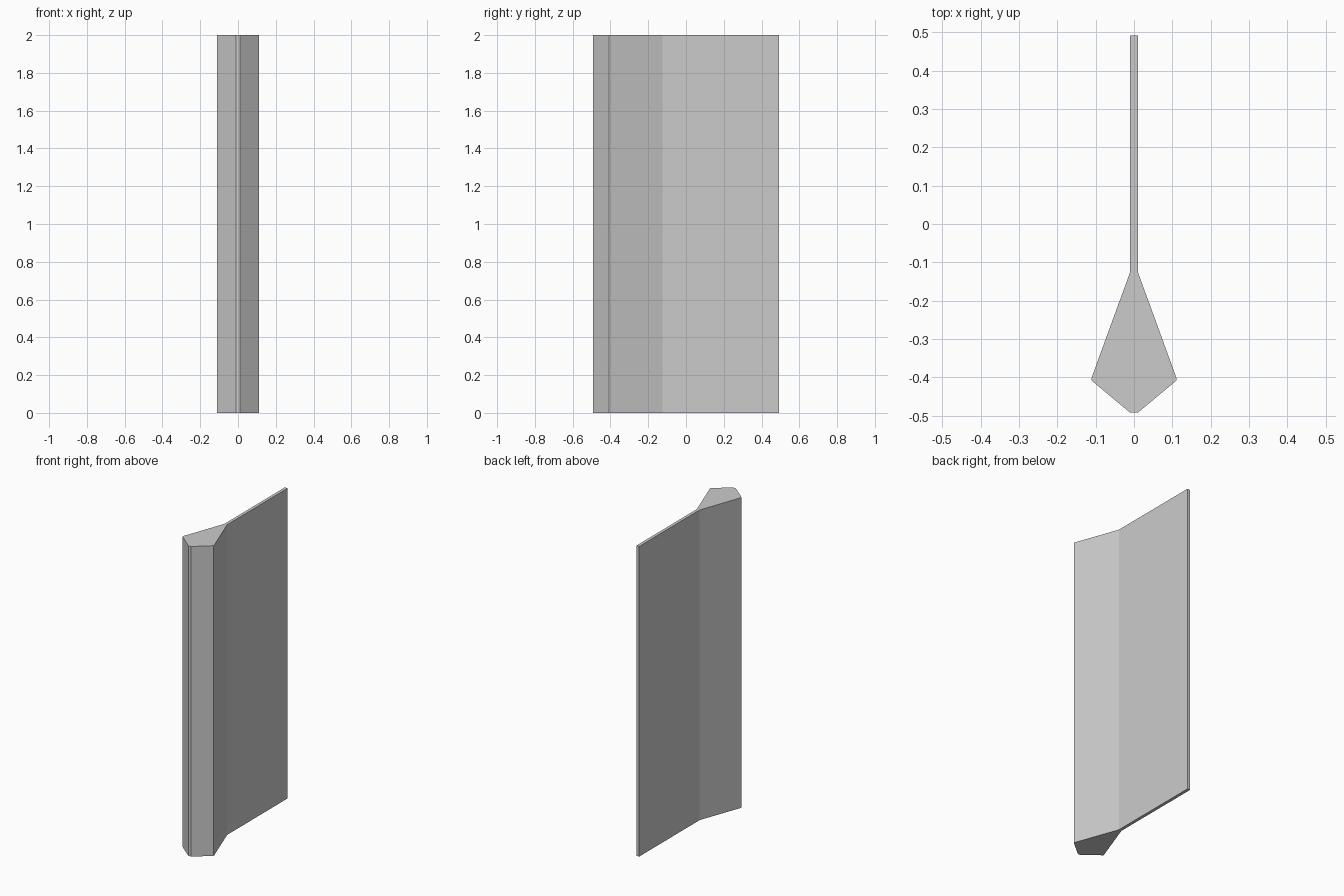
import bpy, bmesh

if "Cube" in bpy.data.objects:
    bpy.data.objects.remove(bpy.data.objects["Cube"])

HEIGHT = 2.0

# Right half of the plan outline: thin panel, flared post, narrow flat nose
half = [(0.01, 0.492), (0.01, -0.125), (0.111, -0.402),
        (0.111, -0.408), (0.01, -0.492)]
outline = half + [(-x, y) for x, y in reversed(half)]

# Extrude the mirrored outline to full height
bm = bmesh.new()
base = bm.faces.new([bm.verts.new((x, y, 0)) for x, y in outline])
top = bmesh.ops.extrude_face_region(bm, geom=[base], use_keep_orig=True)
bmesh.ops.translate(bm, vec=(0, 0, HEIGHT),
                    verts=[g for g in top["geom"] if isinstance(g, bmesh.types.BMVert)])
bmesh.ops.recalc_face_normals(bm, faces=bm.faces)

mesh = bpy.data.meshes.new("divider_panel")
bm.to_mesh(mesh)
bm.free()
bpy.context.collection.objects.link(bpy.data.objects.new("divider_panel", mesh))
